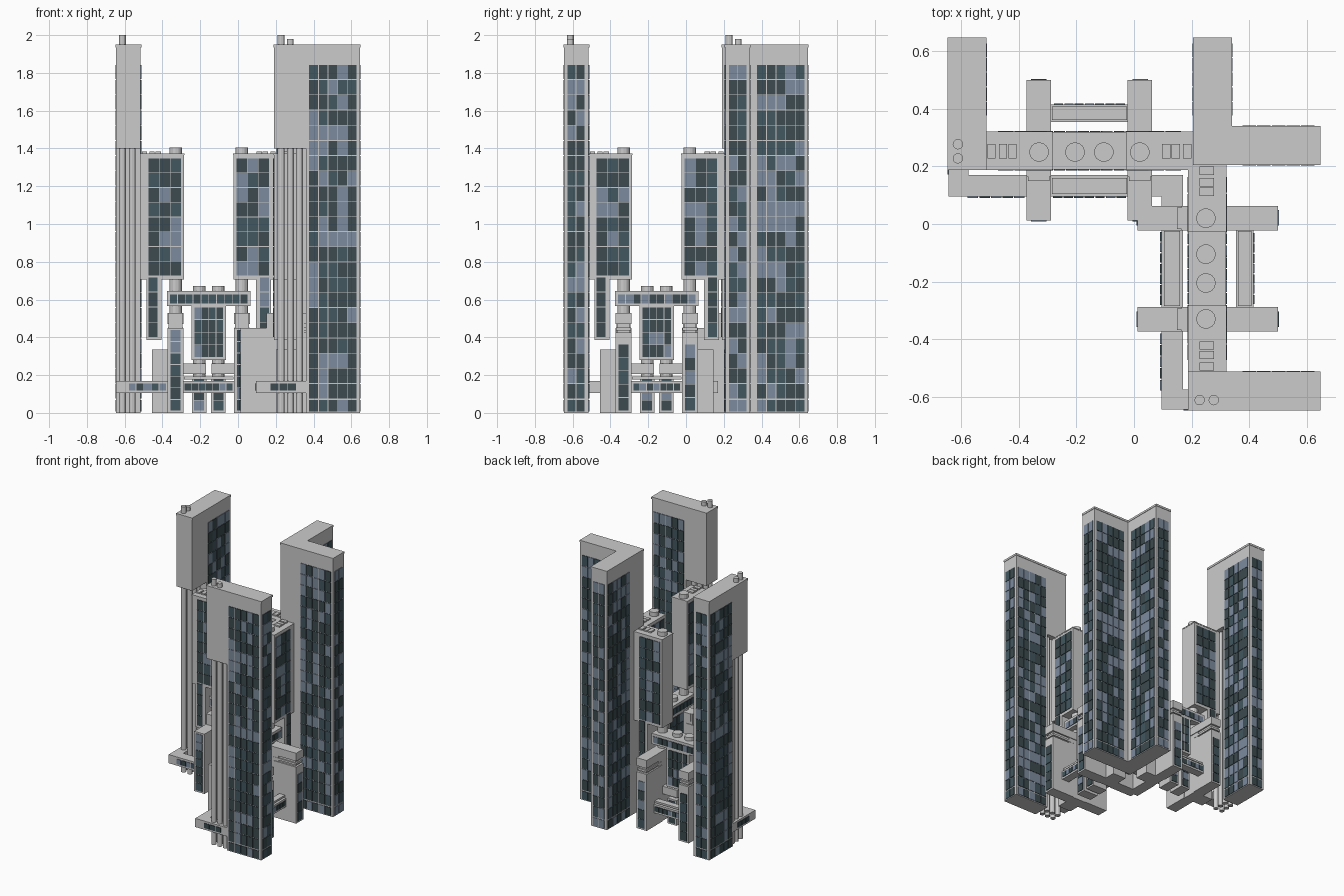
import bpy, bmesh, random
from mathutils import Matrix

if "Cube" in bpy.data.objects:
    bpy.data.objects.remove(bpy.data.objects["Cube"])

random.seed(4)
SWAP = Matrix(((0, 1, 0, 0), (1, 0, 0, 0), (0, 0, 1, 0), (0, 0, 0, 1)))
GLASS = []
for name, c in (("glass_dark", (.045, .07, .078, 1)), ("glass_teal", (.055, .095, .115, 1)),
                ("glass_light", (.2, .26, .34, 1))):
    m = bpy.data.materials.new(name)
    m.diffuse_color = c
    m.use_nodes = True
    m.node_tree.nodes["Principled BSDF"].inputs["Base Color"].default_value = m.diffuse_color
    GLASS.append(m)


def finish(name, bm, mats=(), mirror=True):
    """Make the object, and its twin reflected across the x = y diagonal."""
    bmesh.ops.recalc_face_normals(bm, faces=bm.faces)
    for n in range(2 if mirror else 1):
        if n:
            bm.transform(SWAP)
            bmesh.ops.reverse_faces(bm, faces=bm.faces)
        me = bpy.data.meshes.new(name)
        bm.to_mesh(me)
        for m in mats:
            me.materials.append(m)
        ob = bpy.data.objects.new(name + ("_twin" if n else ""), me)
        bpy.context.collection.objects.link(ob)
    bm.free()


def add_box(bm, x0, x1, y0, y1, z0, z1, mat=0):
    M = Matrix.Translation(((x0 + x1) / 2, (y0 + y1) / 2, (z0 + z1) / 2)) @ Matrix.Diagonal(
        (abs(x1 - x0), abs(y1 - y0), abs(z1 - z0), 1))
    vs = bmesh.ops.create_cube(bm, size=1, matrix=M)["verts"]
    for f in {f for v in vs for f in v.link_faces}:
        f.material_index = mat


def box(name, *dims):
    bm = bmesh.new()
    add_box(bm, *dims)
    finish(name, bm)


def tube(name, x, y, z0, z1, r, n=12):
    bm = bmesh.new()
    bmesh.ops.create_cone(bm, cap_ends=True, cap_tris=True, segments=n, radius1=r, radius2=r,
                          depth=z1 - z0, matrix=Matrix.Translation((x, y, (z0 + z1) / 2)))
    finish(name, bm)


def prism(name, pts, z0, z1):
    bm = bmesh.new()
    f = bm.faces.new([bm.verts.new((x, y, z0)) for x, y in pts])
    up = bmesh.ops.extrude_face_region(bm, geom=[f])["geom"]
    bmesh.ops.translate(bm, vec=(0, 0, z1 - z0), verts=[v for v in up if isinstance(v, bmesh.types.BMVert)])
    finish(name, bm, mirror=False)


def windows(name, axis, at, u0, u1, z0, z1, cols, rows):
    """Grid of thin panes on the wall plane axis = at, spanning u0..u1."""
    bm = bmesh.new()
    t, g = .004, .002
    du, dz = (u1 - u0) / cols, (z1 - z0) / rows
    for i in range(cols):
        for j in range(rows):
            a, b = u0 + i * du + g, u0 + (i + 1) * du - g
            c, d = z0 + j * dz + g, z0 + (j + 1) * dz - g
            mat = random.choices((0, 1, 2), (5, 3, 3))[0]
            if axis == "x":
                add_box(bm, at - t, at + t, a, b, c, d, mat)
            else:
                add_box(bm, a, b, at - t, at + t, c, d, mat)
    finish(name, bm, GLASS)


# Outer tower: full-height slab with an overhanging head
box("tower_body", -.645, -.515, .36, .645, 0, 1.4)
box("tower_head", -.645, -.515, .19, .645, 1.4, 1.935)
box("tower_parapet", -.648, -.512, .187, .648, 1.935, 1.95)
for x in (-.645, -.515):
    windows("tower_side_windows", "x", x, .375, .63, .075, 1.845, 5, 22)
    windows("tower_street_windows", "x", x, .375, .63, .005, .07, 5, 1)
windows("tower_end_windows", "y", .645, -.63, -.535, .075, 1.845, 2, 22)
windows("tower_end_street_windows", "y", .645, -.63, -.535, .005, .07, 2, 1)

# Pipes below the overhang, chimneys above it
for x in (-.612, -.56):
    for y in (.228, .278, .325):
        tube("service_pipe", x, y, 0, 1.4, .018)
tube("chimney", -.612, .228, 1.95, 2.0, .018)
tube("chimney_short", -.612, .277, 1.95, 1.98, .018)

# L-shaped corner tower
a, b, c = .208, .338, .645
for nm, o, z0, z1 in (("corner_tower", 0, 0, 1.935), ("corner_parapet", .003, 1.935, 1.95)):
    lo, mid, hi = a - o, b + o, c + o
    prism(nm, [(lo, lo), (hi, lo), (hi, mid), (mid, mid), (mid, hi), (lo, hi)], z0, z1)
for x in (a, b):
    windows("corner_side_windows", "x", x, .375, .63, .075, 1.845, 5, 22)
    windows("corner_street_windows", "x", x, .375, .63, .005, .07, 5, 1)
windows("corner_end_windows", "y", c, .225, .322, .075, 1.845, 2, 22)
windows("corner_end_street_windows", "y", c, .225, .322, .005, .07, 2, 1)

# Each arm is symmetric about x = -0.155: build both halves
for side in (0, 1):
    def X(p, q):
        return (-.31 - q, -.31 - p) if side else (p, q)

    # Hanging mid-rise with a longer leg at its outer edge
    box("midrise", *X(-.518, -.285), .19, .32, .705, 1.365)
    box("midrise_leg", *X(-.485, -.405), .19, .32, .385, .705)
    box("midrise_parapet", *X(-.518, -.283), .188, .322, 1.365, 1.373)
    for y in (.19, .32):
        windows("midrise_windows", "y", y, *X(-.475, -.3), .725, 1.35, 3, 8)
        windows("midrise_leg_windows", "y", y, *X(-.475, -.425), .4, .72, 1, 4)
    for x in (-.495, -.455, -.422):
        box("roof_vent", *X(x - .014, x + .014), .228, .278, 1.373, 1.383)

    # Round structural columns
    for p, top in ((-.33, 1.405), (-.205, .672)):
        tube("column", X(p, p)[0], .25, 0, top, .034, 14)

    # Cross wings: low front half, stacked back half with a slot
    box("wing_front", *X(-.373, -.288), .012, .2, 0, .45)
    box("wing_middle", *X(-.368, -.293), .15, .35, 0, .53)
    box("wing_back", *X(-.373, -.288), .31, .5, 0, .425)
    box("wing_slot_core", *X(-.362, -.299), .31, .485, .425, .475)
    box("wing_slot_fin", *X(-.37, -.291), .31, .495, .437, .452)
    box("wing_cap", *X(-.373, -.288), .165, .5, .47, .53)
    windows("wing_front_windows", "y", .012, *X(-.36, -.302), .01, .44, 1, 7)
    windows("wing_back_windows", "y", .5, *X(-.36, -.302), .01, .365, 1, 5)

    # Stair core, stepped deck and pier under the arm
    box("stair_core", *X(-.455, -.36), .2, .31, 0, .335)
    box("stepped_deck", *X(-.295, -.17), .205, .305, .205, .262)
    box("pier", *X(-.243, -.168), .195, .315, 0, .19)
    for y in (.195, .315):
        windows("pier_windows", "y", y, *X(-.235, -.177), .01, .18, 1, 3)

# T-shaped hanging block in the middle of the arm
box("t_crossbar", -.375, .065, .19, .32, .565, .645)
box("t_stem", -.247, -.063, .19, .32, .28, .565)
for y in (.19, .32):
    windows("t_crossbar_windows", "y", y, -.362, .052, .578, .628, 10, 1)
    windows("t_stem_windows", "y", y, -.233, -.077, .295, .56, 4, 4)

# Low bridges in front of and behind the arm
box("bridge_front", -.645, .095, .095, .17, .105, .17)
box("bridge_return", -.645, -.575, .17, .36, .105, .17)
box("bridge_back", -.288, -.022, .355, .415, .105, .17)
box("bridge_roof", -.285, -.025, .105, .16, .178, .192)
box("bridge_back_roof", -.285, -.025, .362, .408, .178, .192)
windows("bridge_windows", "y", .095, -.58, -.378, .117, .158, 5, 1)
windows("bridge_mid_windows", "y", .095, -.284, -.026, .117, .158, 7, 1)
windows("bridge_back_windows", "y", .415, -.28, -.03, .117, .158, 7, 1)
windows("bridge_end_windows", "x", -.645, .17, .31, .117, .158, 3, 1)

# Plinth where both bridges meet at the corner tower
bm = bmesh.new()
add_box(bm, .095, .17, .095, .17, .105, .17)
finish("bridge_corner", bm, mirror=False)
